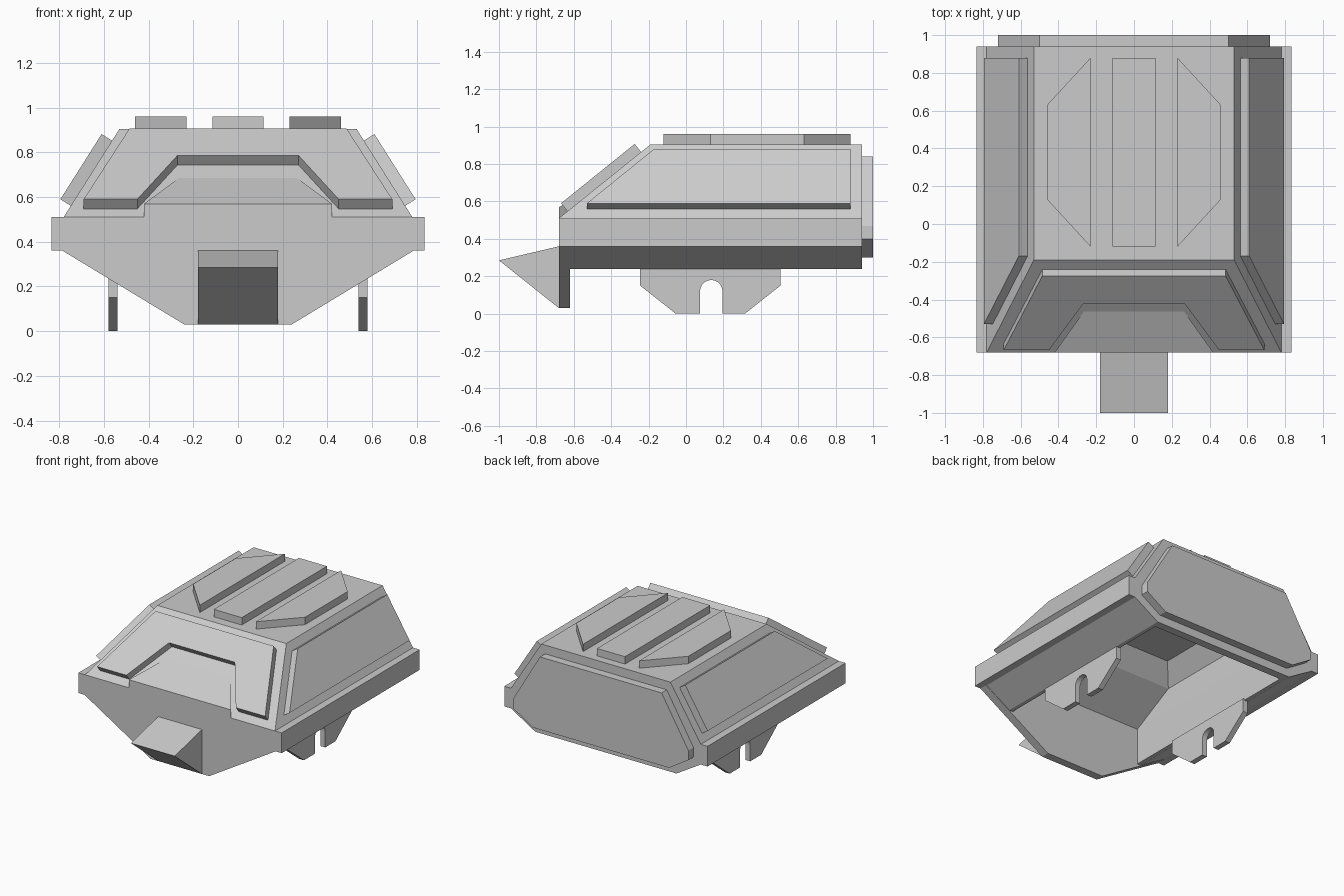
import bpy
import bmesh
import math
from mathutils import Vector

if "Cube" in bpy.data.objects:
    bpy.data.objects.remove(bpy.data.objects["Cube"], do_unlink=True)

grey = bpy.data.materials.new("armour_grey")
grey.use_nodes = True
colour = (0.6, 0.6, 0.6, 1)
grey.diffuse_color = colour
grey.node_tree.nodes["Principled BSDF"].inputs["Base Color"].default_value = colour

X, Y, Z = Vector((1, 0, 0)), Vector((0, 1, 0)), Vector((0, 0, 1))


def finish(name, bm):
    bmesh.ops.recalc_face_normals(bm, faces=bm.faces)
    mesh = bpy.data.meshes.new(name)
    bm.to_mesh(mesh)
    bm.free()
    mesh.materials.append(grey)
    obj = bpy.data.objects.new(name, mesh)
    bpy.context.collection.objects.link(obj)
    return obj


def prism(name, outline, origin, u, v, depth):
    """Extrude an outline, drawn on axes u and v, along the depth vector."""
    bm = bmesh.new()
    verts = [bm.verts.new(Vector(origin) + u * a + v * b) for a, b in outline]
    face = bm.faces.new(verts)
    grown = bmesh.ops.extrude_face_region(bm, geom=[face], use_keep_orig=True)
    moved = [g for g in grown["geom"] if isinstance(g, bmesh.types.BMVert)]
    bmesh.ops.translate(bm, verts=moved, vec=depth)
    return finish(name, bm)


def symmetric(half):
    """Complete an outline by reflecting it across its first axis."""
    return half + [(-a, b) for a, b in reversed(half)]


def loft(name, rings):
    """Join rectangular rings given as half width, front, back, height."""
    bm = bmesh.new()
    loops = [[bm.verts.new(p) for p in
              ((-w, f, z), (w, f, z), (w, b, z), (-w, b, z))]
             for w, f, b, z in rings]
    for low, high in zip(loops, loops[1:]):
        for i in range(4):
            j = (i + 1) % 4
            bm.faces.new((low[i], low[j], high[j], high[i]))
    bm.faces.new(loops[0])
    bm.faces.new(loops[-1])
    return finish(name, bm)


FRONT, BACK, LEDGE, DECK = -0.68, 0.94, 0.51, 0.905

# Hollow hull, from the inner ceiling down to the rim and up the outside
loft("hull", [
    (0.48, -0.22, 0.88, 0.84),
    (0.58, -0.33, 0.88, 0.71),
    (0.55, -0.62, 0.88, LEDGE),
    (0.55, -0.62, 0.88, 0.24),
    (0.58, FRONT, BACK, 0.24),
    (0.78, FRONT, BACK, 0.36),
    (0.835, FRONT, BACK, 0.36),
    (0.835, FRONT, BACK, LEDGE),
    (0.78, FRONT, BACK, LEDGE),
    (0.53, -0.19, BACK, DECK),
])

# Front lower plate and tow wedge
prism("front_lower_plate", symmetric([(0.24, 0.03), (0.785, 0.36)]),
      (0, FRONT, 0), X, Z, Y * 0.06)
prism("front_wedge", [(-1, 0.285), (FRONT, 0.36), (FRONT, 0.03)],
      (-0.18, 0, 0), Y, Z, X * 0.36)

# Low ramp between the arms of the front armour, sinking into the slope
bm = bmesh.new()
for side in (-1, 1):
    for x, y, z in ((0.42, FRONT, 0.5), (0.42, FRONT, 0.57), (0.22, -0.4, 0.718),
                    (0.22, -0.4, 0.7)):
        bm.verts.new((side * x, y, z))
bmesh.ops.convex_hull(bm, input=bm.verts)
bmesh.ops.dissolve_limit(bm, angle_limit=0.01, verts=bm.verts, edges=bm.edges)
finish("front_ramp", bm)

# Notched armour plate on the sloping front
slope = Vector((0, 0.49, DECK - LEDGE)).normalized()
outward = X.cross(slope)
prism("front_armour", symmetric([(0.27, 0.373), (0.45, 0.06), (0.69, 0.06),
                                 (0.485, 0.565)]),
      (0, FRONT, LEDGE), X, slope, outward * 0.055)

# Side armour, axle guards and outer roof strips, one per side
arch = [(0.13 - 0.06 * math.cos(math.pi * i / 12),
         0.12 + 0.06 * math.sin(math.pi * i / 12)) for i in range(13)]
guard = ([(-0.25, 0.25), (-0.25, 0.15), (-0.06, 0), (0.07, 0)] + arch
         + [(0.19, 0), (0.31, 0), (0.5, 0.15), (0.5, 0.25)])
for label, side in (("left", 1), ("right", -1)):
    rise = Vector((-0.25 * side, 0, DECK - LEDGE)).normalized()
    normal = Y.cross(rise) * side
    prism(label + "_side_armour",
          [(-0.53, 0.06), (-0.17, 0.405), (0.88, 0.405), (0.88, 0.06)],
          (0.78 * side, 0, LEDGE), Y, rise, normal * 0.055)
    prism(label + "_axle_guard", guard, (0.54 * side, 0.005, 0), Y, Z,
          X * 0.04 * side)
    prism(label + "_roof_strip",
          [(0.23, -0.12), (0.46, 0.13), (0.46, 0.63), (0.23, 0.88)],
          (0, 0, DECK), X * side, Y, Z * 0.055)

# Centre roof strip and rear plate
prism("centre_roof_strip", symmetric([(0.115, -0.12), (0.115, 0.88)]),
      (0, 0, DECK), X, Y, Z * 0.055)
prism("rear_plate", symmetric([(0.56, 0.3), (0.72, 0.4), (0.72, 0.47), (0.5, 0.84)]),
      (0, BACK, 0), X, Z, Y * 0.06)
